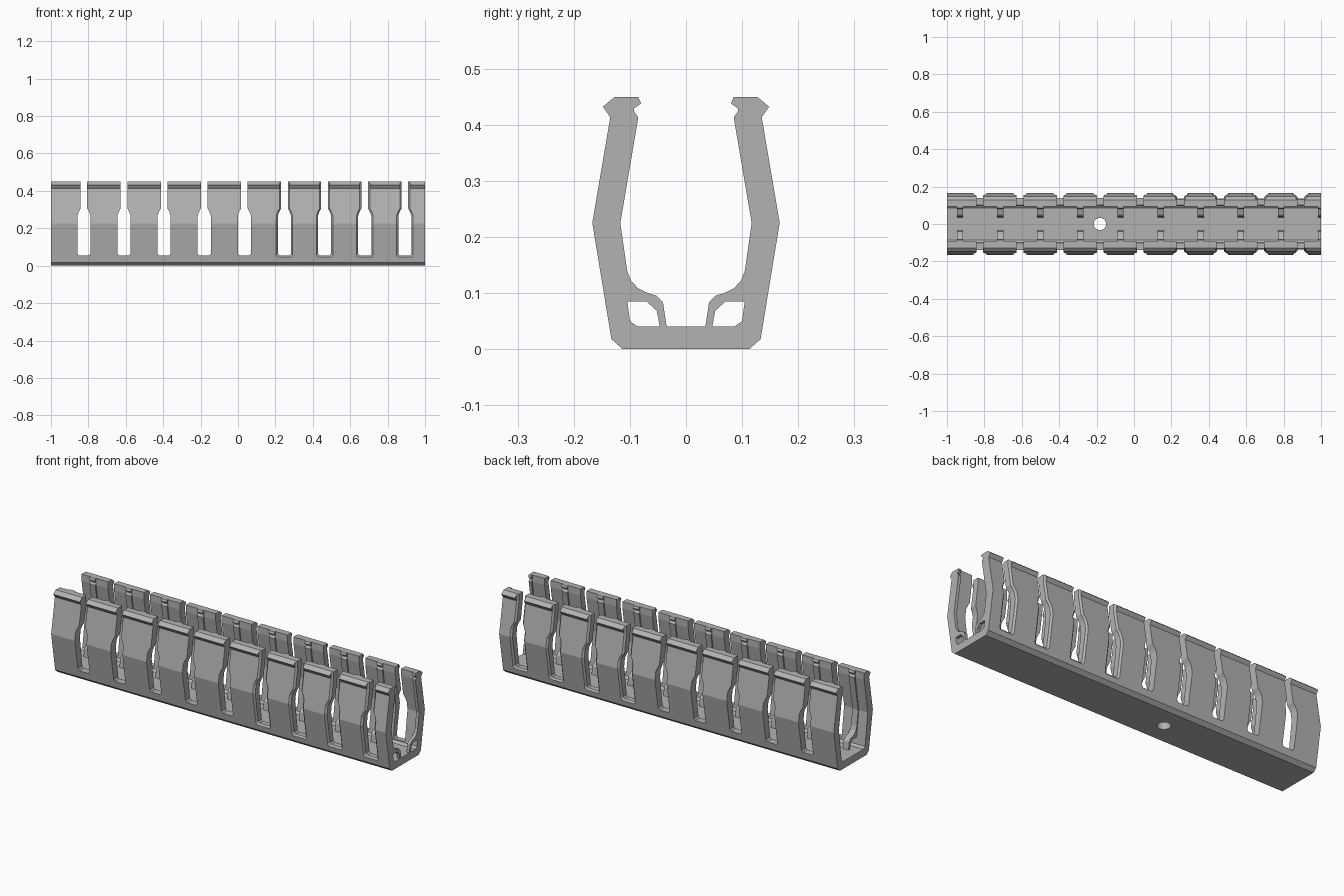
import bpy, bmesh, math

if "Cube" in bpy.data.objects:
    bpy.data.objects.remove(bpy.data.objects["Cube"])

PITCH = 0.2145
grey = bpy.data.materials.new("light grey plastic")
grey.use_nodes = True
grey.diffuse_color = (0.45, 0.45, 0.45, 1)
grey.node_tree.nodes["Principled BSDF"].inputs["Base Color"].default_value = (0.45, 0.45, 0.45, 1)


def make_object(name, bm):
    bmesh.ops.recalc_face_normals(bm, faces=bm.faces)
    mesh = bpy.data.meshes.new(name)
    bm.to_mesh(mesh)
    bm.free()
    mesh.materials.append(grey)
    obj = bpy.data.objects.new(name, mesh)
    bpy.context.collection.objects.link(obj)
    return obj


def loft(bm, rings):
    """Skin matching point rings and cap both ends."""
    loops = [[bm.verts.new(p) for p in ring] for ring in rings]
    for a, b in zip(loops, loops[1:]):
        for i in range(len(a)):
            j = (i + 1) % len(a)
            bm.faces.new((a[i], a[j], b[j], b[i]))
    bm.faces.new(loops[0])
    bm.faces.new(loops[-1])


def extrude_x(bm, outline, x0, x1):
    loft(bm, [[(x, y, z) for y, z in outline] for x in (x0, x1)])


# Channel body: mirrored U profile with flared lips
half = [(0.113, 0), (0.133, 0.018), (0.167, 0.225), (0.135, 0.413), (0.148, 0.432),
        (0.128, 0.449), (0.093, 0.449), (0.093, 0.413), (0.123, 0.225),
        (0.1, 0.05), (0.086, 0.04)]
bm = bmesh.new()
extrude_x(bm, half + [(-y, z) for y, z in reversed(half)], -1, 1)
channel = make_object("channel", bm)

# Slot cutters: wide at the bottom, narrow neck, open at the top
slot_half = [(0.027, 0.055), (0.035, 0.064), (0.035, 0.225), (0.035, 0.268),
             (0.028, 0.288), (0.018, 0.306), (0.018, 0.413), (0.018, 0.5)]


def outer_y(z):
    if z < 0.225:
        return 0.133 + (z - 0.018) * 0.164
    return max(0.135, 0.167 - (z - 0.225) * 0.17)


def slot_ring(cx, grow, y_of_z):
    side = [(w + grow, z - grow if z < 0.1 else z) for w, z in slot_half]
    pts = side + [(-w, z) for w, z in reversed(side)]
    return [(cx + w, y_of_z(z), z) for w, z in pts]


bm = bmesh.new()
for k in range(9):
    cx = -0.824 + k * PITCH
    flare = 0.009 if cx > 0.2 else 0.0    # softened outer rims at one end
    loft(bm, [slot_ring(cx, flare, lambda z: -0.3),
              slot_ring(cx, flare, lambda z: -outer_y(z)),
              slot_ring(cx, 0, lambda z: 0.009 - outer_y(z)),
              slot_ring(cx, 0, lambda z: outer_y(z) - 0.009),
              slot_ring(cx, flare, lambda z: outer_y(z)),
              slot_ring(cx, flare, lambda z: 0.3)])
slots = make_object("slot_cutter", bm)

# Mounting hole cutter
bm = bmesh.new()
hole = [(0.033 * math.cos(a), 0.033 * math.sin(a))
        for a in (math.tau * i / 32 for i in range(32))]
loft(bm, [[(x - 0.182, y, z) for x, y in hole] for z in (-0.1, 0.2)])
drill = make_object("hole_cutter", bm)

bpy.context.view_layer.objects.active = channel
for cutter in (slots, drill):
    mod = channel.modifiers.new("cut", "BOOLEAN")
    mod.operation = "DIFFERENCE"
    mod.solver = "EXACT"
    mod.object = cutter
    bpy.ops.object.modifier_apply(modifier=mod.name)
    bpy.data.objects.remove(cutter)

# Inner ribs: hollow foot, curved shoulder and hooked tip at each finger's middle
rib = [(0.033, 0.03), (0.041, 0.083), (0.052, 0.095), (0.068, 0.1), (0.085, 0.108),
       (0.098, 0.122), (0.105, 0.14), (0.117, 0.225), (0.085, 0.413), (0.095, 0.427),
       (0.08, 0.438), (0.085, 0.449), (0.11, 0.449), (0.11, 0.413), (0.14, 0.225),
       (0.12, 0.085), (0.07, 0.085), (0.052, 0.068), (0.045, 0.03)]
for name, s in (("front_ribs", -1), ("back_ribs", 1)):
    bm = bmesh.new()
    for k in range(10):
        x0 = -0.947 + k * PITCH
        extrude_x(bm, [(s * y, z) for y, z in rib], x0, min(x0 + 0.034, 1))
    make_object(name, bm)
